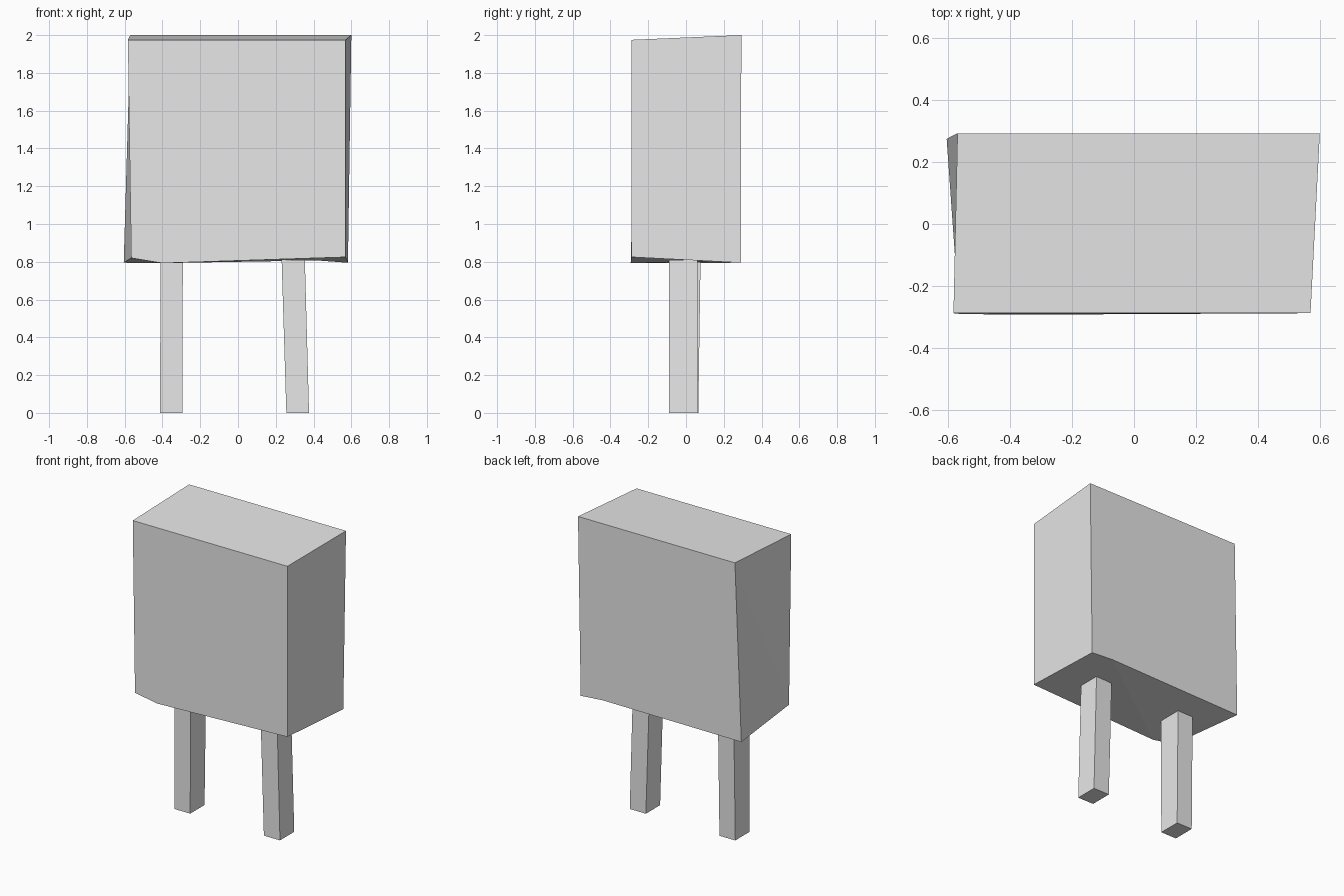
import bpy
import bmesh

cube = bpy.data.objects.get("Cube")
if cube:
    bpy.data.objects.remove(cube, do_unlink=True)

grey = bpy.data.materials.new("light_grey")
grey.use_nodes = True
colour = (0.8, 0.8, 0.8, 1)
grey.diffuse_color = colour
grey.node_tree.nodes["Principled BSDF"].inputs["Base Color"].default_value = colour


def build(name, points, faces):
    """Make a flat-shaded part from named corners and faces listed by corner name."""
    bm = bmesh.new()
    corner = {key: bm.verts.new(co) for key, co in points.items()}
    for face in faces:
        bm.faces.new([corner[key] for key in face.split()])
    bmesh.ops.recalc_face_normals(bm, faces=bm.faces)
    mesh = bpy.data.meshes.new(name)
    bm.to_mesh(mesh)
    bm.free()
    mesh.materials.append(grey)
    obj = bpy.data.objects.new(name, mesh)
    bpy.context.scene.collection.objects.link(obj)
    return obj


# Board: slightly crooked box, with a kink in its front and back lower edges
# Corner names: f/b front or back, l/r left (+x) or right (-x), t/d top or bottom
board = {
    "frt": (-0.583, -0.288, 1.975), "flt": (0.57, -0.288, 1.975),
    "brt": (-0.57, 0.293, 2.0), "blt": (0.6, 0.293, 2.0),
    "frd": (-0.565, -0.29, 0.82), "fld": (0.57, -0.288, 0.825),
    "brd": (-0.605, 0.275, 0.795), "bld": (0.582, 0.29, 0.795),
    "front_kink": (-0.4, -0.293, 0.793), "back_kink": (0.42, 0.288, 0.807),
}
build("board", board, [
    "frt flt blt brt",
    "frt frd front_kink fld flt",
    "blt bld back_kink brd brt",
    "flt fld bld blt",
    "frt brt frd", "brt brd frd",
    "frd brd front_kink", "front_kink brd back_kink",
    "front_kink back_kink fld", "fld back_kink bld",
])


# Posts: leaning square bars, given by foot and head rectangles
def post(name, foot, head):
    points = {}
    for level, (x0, x1, y0, y1), z in (("d", foot, 0), ("t", head, 0.81)):
        for key, x, y in (("a", x0, y0), ("b", x1, y0), ("c", x1, y1), ("e", x0, y1)):
            points[key + level] = (x, y, z)
    sides = [f"{p}d {q}d {q}t {p}t" for p, q in ("ab", "bc", "ce", "ea")]
    build(name, points, sides + ["ad bd cd ed", "at bt ct et"])


post("right_post", (-0.413, -0.295, -0.088, 0.065), (-0.41, -0.292, -0.088, 0.077))
post("left_post", (0.256, 0.376, -0.09, 0.062), (0.231, 0.354, -0.09, 0.06))
